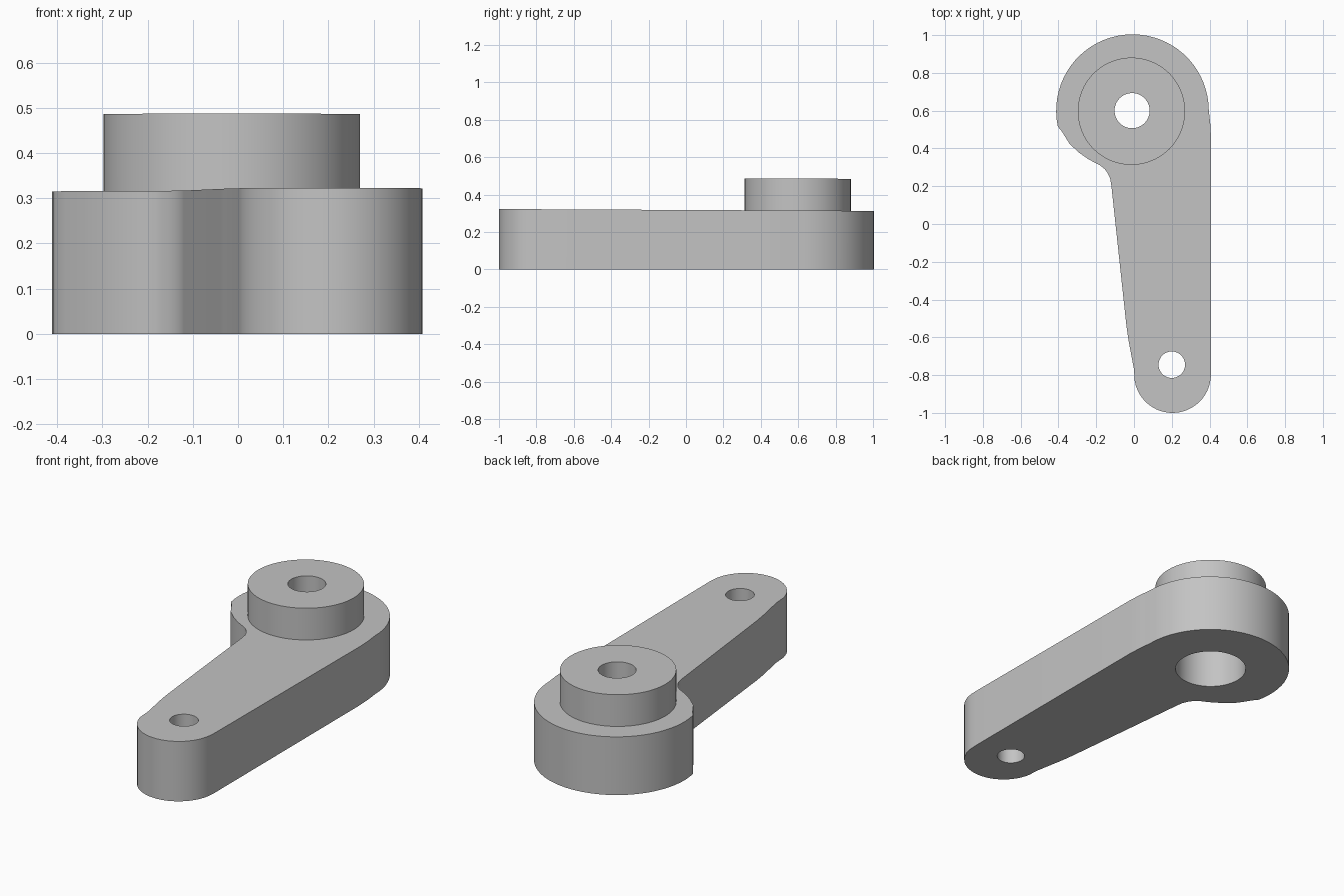
import bpy, bmesh
from math import cos, sin, radians, pi

cube = bpy.data.objects.get("Cube")
if cube:
    bpy.data.objects.remove(cube, do_unlink=True)

# Single grey material
grey = bpy.data.materials.new("plain grey")
grey.use_nodes = True
colour = (0.55, 0.55, 0.55, 1)
grey.diffuse_color = colour
grey.node_tree.nodes["Principled BSDF"].inputs["Base Color"].default_value = colour


def circle(cx, cy, r, start=0, end=360, n=64):
    closed = end - start >= 360
    count = n if closed else n + 1
    angles = [radians(start + (end - start) * i / n) for i in range(count)]
    return [(cx + r * cos(a), cy + r * sin(a)) for a in angles]


def prism(name, outline, z0, z1, slope=0.0):
    """Extrude an outline upward, with an optional slight fall in the top along y."""
    bm = bmesh.new()
    low = [bm.verts.new((x, y, z0)) for x, y in outline]
    high = [bm.verts.new((x, y, z1 + slope * y)) for x, y in outline]
    bm.faces.new(low[::-1])
    bm.faces.new(high)
    for i in range(len(low)):
        j = (i + 1) % len(low)
        bm.faces.new((low[i], low[j], high[j], high[i]))
    bmesh.ops.recalc_face_normals(bm, faces=bm.faces)
    mesh = bpy.data.meshes.new(name)
    bm.to_mesh(mesh)
    bm.free()
    mesh.materials.append(grey)
    ob = bpy.data.objects.new(name, mesh)
    bpy.context.collection.objects.link(ob)
    return ob


def activate(ob):
    bpy.ops.object.select_all(action='DESELECT')
    ob.select_set(True)
    bpy.context.view_layer.objects.active = ob


def drill(ob, cx, cy, r):
    cutter = prism("drill", circle(cx, cy, r), -0.5, 1.0)
    activate(ob)
    mod = ob.modifiers.new("hole", 'BOOLEAN')
    mod.operation = 'DIFFERENCE'
    mod.solver = 'EXACT'
    mod.object = cutter
    bpy.ops.object.modifier_apply(modifier=mod.name)
    bpy.data.objects.remove(cutter, do_unlink=True)


# Arm: wide round end, filleted neck, tapered shank and small round end
outline = circle(-0.008, 0.6, 0.404, 0, 192, 36)
outline += [(-0.382, 0.49), (-0.34, 0.423), (-0.29, 0.377), (-0.243, 0.344),
            (-0.21, 0.326), (-0.18, 0.311), (-0.155, 0.291), (-0.138, 0.267),
            (-0.126, 0.24), (-0.12, 0.205), (-0.04, -0.54), (-0.03, -0.61),
            (0.0, -0.77)]
outline += circle(0.204, -0.797, 0.203, 190, 355, 24)
outline += [(0.408, -0.78), (0.408, 0.45), (0.404, 0.53)]
arm = prism("arm", outline, 0.0, 0.318, -0.005)
drill(arm, -0.01, 0.6, 0.18)
drill(arm, 0.2, -0.745, 0.07)

# Raised boss with its narrower bore
boss = prism("boss", circle(-0.0135, 0.597, 0.284, n=80), 0.308, 0.489, -0.005)
drill(boss, -0.01, 0.6, 0.093)

for part in (arm, boss):
    activate(part)
    bpy.ops.object.shade_smooth_by_angle(angle=pi / 6)
